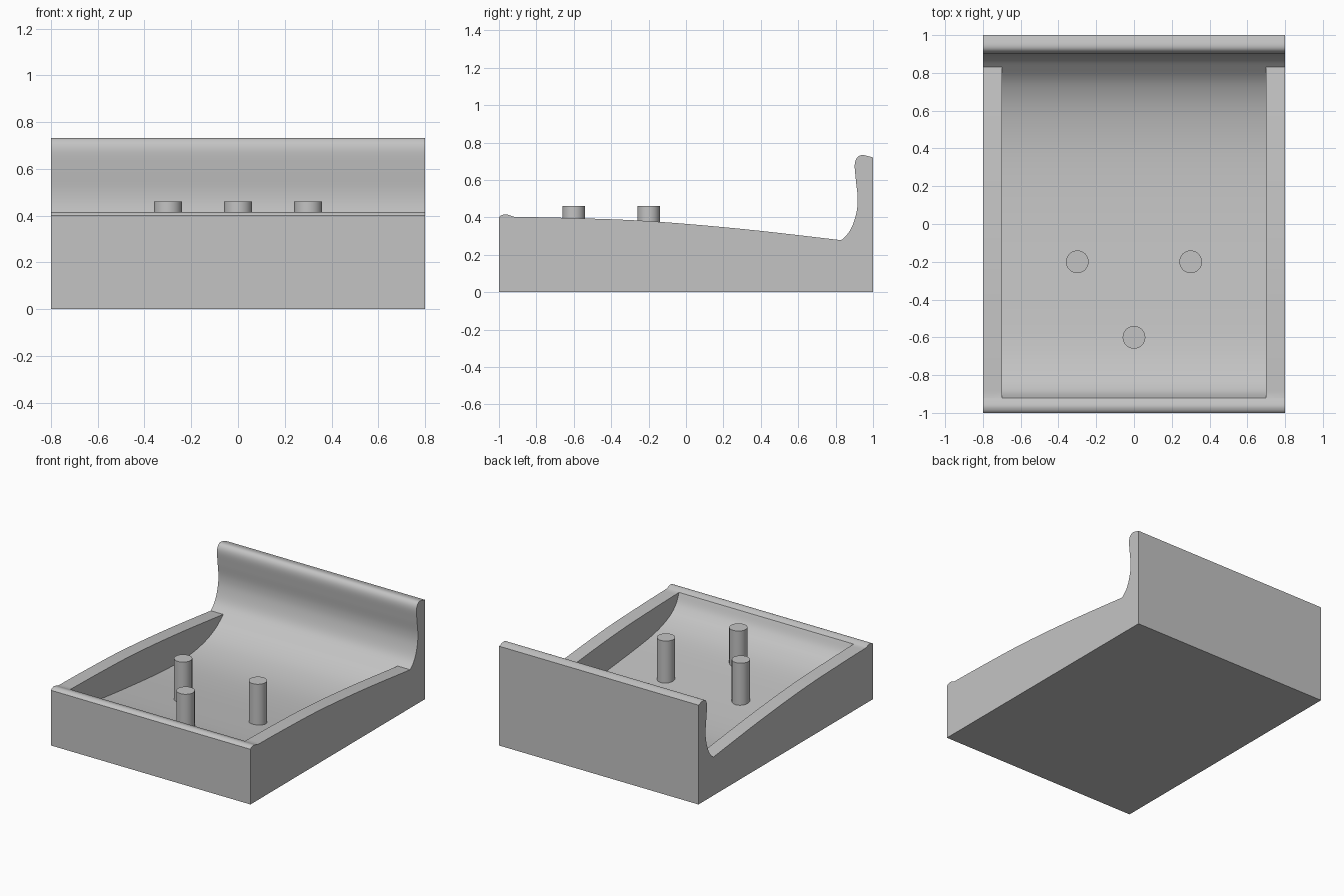
import bpy
import bmesh
import math

default = bpy.data.objects.get("Cube")
if default:
    bpy.data.objects.remove(default, do_unlink=True)

grey = bpy.data.materials.new("plain grey")
grey.use_nodes = True
colour = (0.55, 0.55, 0.55, 1)
grey.diffuse_color = colour
grey.node_tree.nodes["Principled BSDF"].inputs["Base Color"].default_value = colour

HALF, INNER = 0.8, 0.7
STEPS = 6


def spline(points):
    """Catmull-Rom curve through (y, z) points."""
    out = []
    for i in range(len(points) - 1):
        a, b = points[max(i - 1, 0)], points[i]
        c, d = points[i + 1], points[min(i + 2, len(points) - 1)]
        for s in range(STEPS):
            t = s / STEPS
            out.append(tuple(
                0.5 * (2 * q + (r - p) * t + (2 * p - 5 * q + 4 * r - w) * t ** 2
                       + (3 * q - p - 3 * r + w) * t ** 3)
                for p, q, r, w in zip(a, b, c, d)))
    return out + [points[-1]]


def finish(obj):
    obj.data.materials.append(grey)
    bpy.ops.object.select_all(action="DESELECT")
    obj.select_set(True)
    bpy.context.view_layer.objects.active = obj
    bpy.ops.object.shade_smooth_by_angle(angle=math.radians(30))


# Side profiles: front lip, side rim, scooped floor running up into the back rest
lip = spline([(-1, 0.4), (-0.985, 0.412), (-0.96, 0.416), (-0.92, 0.403)])
rim = spline([(-0.92, 0.403), (-0.6, 0.396), (-0.2, 0.38), (0.3, 0.338), (0.83, 0.278)])
floor_points = [(-0.92, 0.403), (-0.88, 0.325), (-0.79, 0.26), (-0.6, 0.206), (-0.2, 0.16),
                (0.15, 0.13), (0.4, 0.127), (0.6, 0.155), (0.74, 0.208), (0.83, 0.278)]
back_points = [(0.88, 0.335), (0.91, 0.42), (0.918, 0.5), (0.908, 0.6), (0.902, 0.68),
               (0.915, 0.72), (0.945, 0.733), (1, 0.72)]
inside = spline(floor_points + back_points)
split = (len(floor_points) - 1) * STEPS
scoop, back = inside[:split + 1], inside[split:]
shell = [(1, 0.72), (1, 0), (-1, 0), (-1, 0.4)]

# Tray body
bm = bmesh.new()


def strip(path, x0, x1):
    for (ya, za), (yb, zb) in zip(path, path[1:]):
        bm.faces.new([bm.verts.new(v) for v in
                      ((x0, ya, za), (x1, ya, za), (x1, yb, zb), (x0, yb, zb))])


def cap(path, x):
    bm.faces.new([bm.verts.new((x, y, z)) for y, z in path])


columns = (-HALF, -INNER, INNER, HALF)
for x0, x1 in zip(columns, columns[1:]):
    strip(lip, x0, x1)
    strip(scoop if x0 == -INNER else rim, x0, x1)
    strip(back, x0, x1)
    strip(shell, x0, x1)
for side in (-1, 1):
    cap(lip + rim[1:] + back[1:] + shell[1:3], side * HALF)
    cap(rim + scoop[-2:0:-1], side * INNER)
bmesh.ops.remove_doubles(bm, verts=bm.verts, dist=0.0002)
bmesh.ops.recalc_face_normals(bm, faces=bm.faces)
mesh = bpy.data.meshes.new("tray_body")
bm.to_mesh(mesh)
bm.free()
body = bpy.data.objects.new("tray_body", mesh)
bpy.context.collection.objects.link(body)
finish(body)

# Upright support pegs standing on the floor
PEG_TOP, PEG_FOOT = 0.46, 0.1
for name, x, y in (("left_peg", 0.3, -0.2), ("right_peg", -0.3, -0.2), ("front_peg", 0, -0.6)):
    bpy.ops.mesh.primitive_cylinder_add(
        vertices=40, radius=0.06, depth=PEG_TOP - PEG_FOOT,
        location=(x, y, (PEG_TOP + PEG_FOOT) / 2))
    peg = bpy.context.object
    peg.name = name
    finish(peg)
